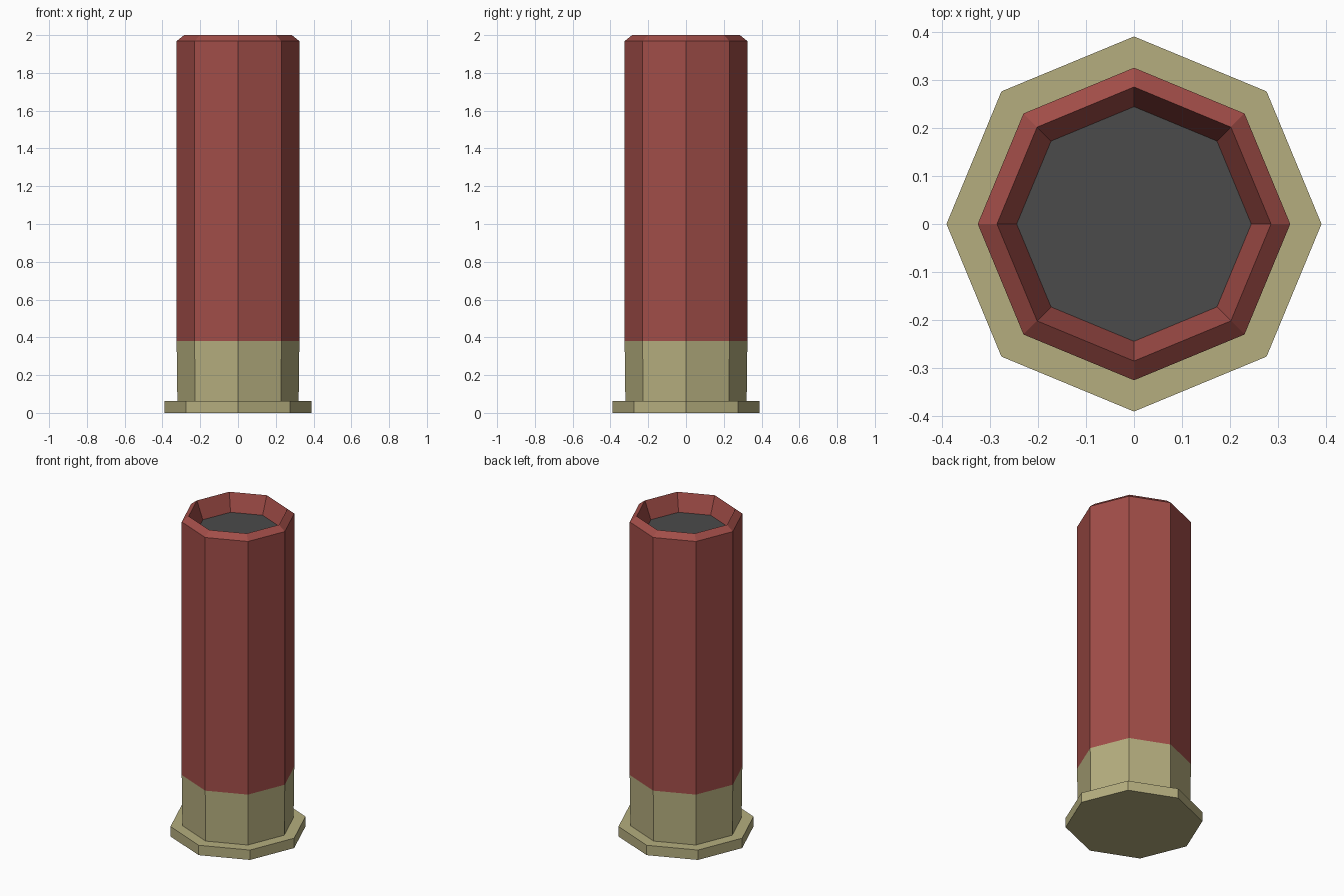
import bpy, bmesh
from math import cos, sin, pi

if "Cube" in bpy.data.objects:
    bpy.data.objects.remove(bpy.data.objects["Cube"])

SIDES = 8


def material(name, rgb):
    m = bpy.data.materials.new(name)
    m.diffuse_color = (*rgb, 1)
    m.use_nodes = True
    m.node_tree.nodes["Principled BSDF"].inputs["Base Color"].default_value = m.diffuse_color
    return m


def lathe(name, profile, mat, cap_bottom=False, cap_top=False):
    """Octagonal surface through (radius, height) rings, with optional end caps."""
    bm = bmesh.new()
    rings = [[bm.verts.new((r * cos(2 * pi * i / SIDES), r * sin(2 * pi * i / SIDES), z))
              for i in range(SIDES)] for r, z in profile]
    for a, b in zip(rings, rings[1:]):
        for i in range(SIDES):
            j = (i + 1) % SIDES
            bm.faces.new((a[i], a[j], b[j], b[i]))
    if cap_bottom:
        bm.faces.new(rings[0][::-1])
    if cap_top:
        bm.faces.new(rings[-1])
    mesh = bpy.data.meshes.new(name)
    bm.to_mesh(mesh)
    bm.free()
    mesh.materials.append(mat)
    ob = bpy.data.objects.new(name, mesh)
    bpy.context.collection.objects.link(ob)
    return ob


brass = material("brass", (0.46, 0.42, 0.21))
red = material("red_plastic", (0.36, 0.075, 0.065))
dark = material("dark_grey", (0.07, 0.07, 0.07))

# Brass head with its flat rim
lathe("brass_head", [(0.39, 0), (0.39, 0.062), (0.321, 0.062), (0.325, 0.38)], brass, cap_bottom=True)

# Red tube: bevelled lip, then sloping inward to the recess
lathe("red_tube", [(0.325, 0.38), (0.325, 1.968), (0.285, 2.0), (0.244, 1.89)], red)

# Dark plug closing the recess
lathe("plug", [(0.244, 1.89)], dark, cap_top=True)
